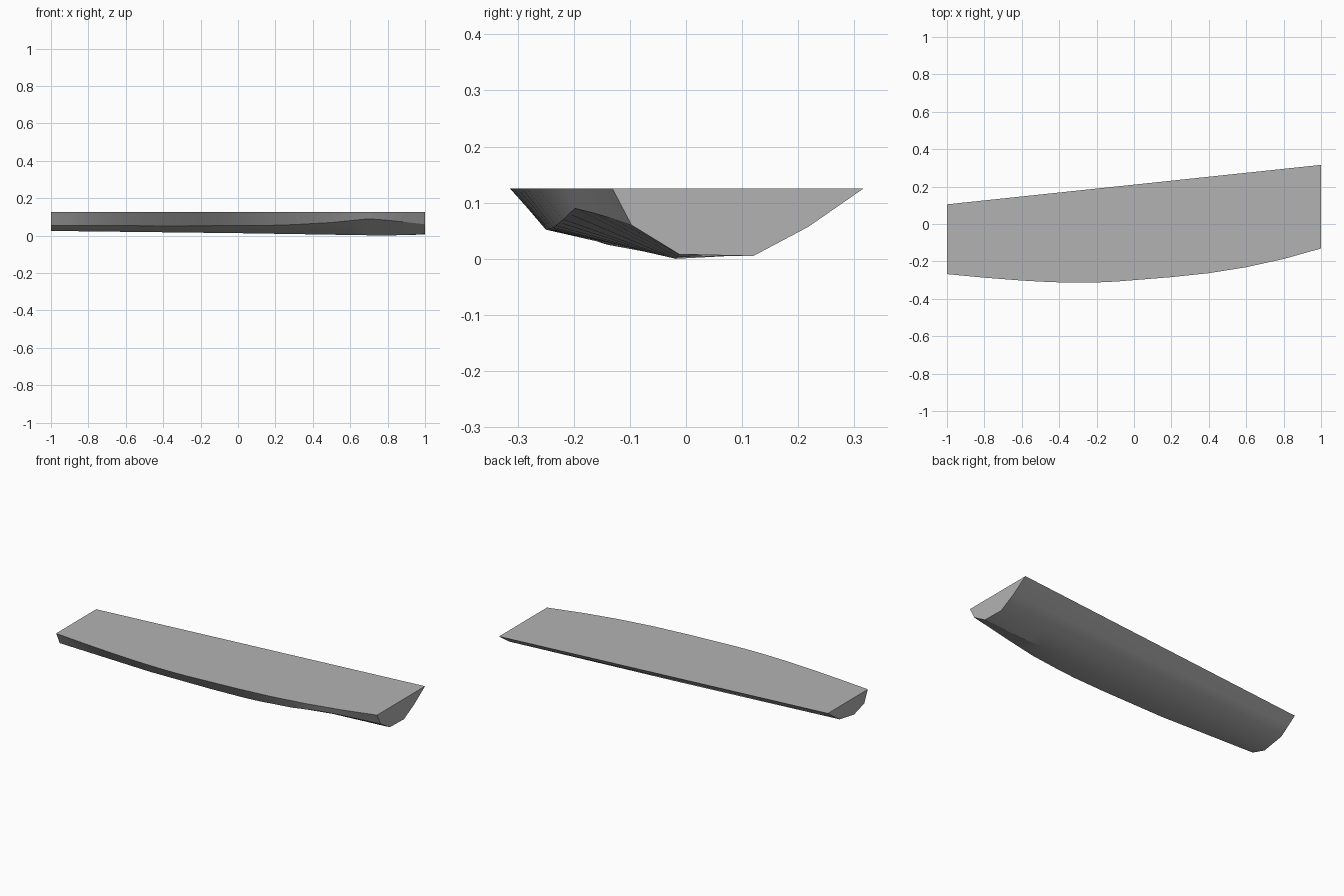
import bpy, bmesh

if "Cube" in bpy.data.objects:
    bpy.data.objects.remove(bpy.data.objects["Cube"])

# Section rails: (x, y, z) control points, ordered front top edge -> keel -> back top edge
TOP = 0.125
RAILS = [
    [(-1, -.268, TOP), (-.8, -.287, TOP), (-.55, -.306, TOP), (-.35, -.314, TOP), (-.15, -.312, TOP),
     (.2, -.284, TOP), (.4, -.263, TOP), (.6, -.231, TOP), (.8, -.187, TOP), (1, -.131, TOP)],
    [(-1, -.235, .055), (-.4, -.25, .052), (0, -.243, .053), (.25, -.235, .056),
     (.5, -.219, .07), (.7, -.198, .09), (.85, -.15, .078), (1, -.097, .06)],
    [(-1, -.14, .025), (0, -.075, .013), (.8, -.018, .0), (1, -.012, .008)],
    [(-1, -.005, .048), (0, .06, .025), (1, .12, .005)],
    [(-1, .052, .087), (1, .218, .057)],
    [(-1, .105, TOP), (1, .316, TOP)],
]
STATIONS = 20


def sample(rail, x):
    """Linear point on a rail at position x."""
    for a, b in zip(rail, rail[1:]):
        if x <= b[0] + 1e-6:
            t = (x - a[0]) / (b[0] - a[0])
            return (x, a[1] + t * (b[1] - a[1]), a[2] + t * (b[2] - a[2]))


# Lofted hull with flat deck and flat ends
bm = bmesh.new()
rings = []
for i in range(STATIONS + 1):
    x = -1 + 2 * i / STATIONS
    rings.append([bm.verts.new(sample(r, x)) for r in RAILS])
for a, b in zip(rings, rings[1:]):
    for j in range(len(RAILS) - 1):
        bm.faces.new((a[j], a[j + 1], b[j + 1], b[j]))

# Deck and end caps
bm.faces.new([r[0] for r in rings] + [r[-1] for r in reversed(rings)])
bm.faces.new(rings[0])
bm.faces.new(rings[-1])
bmesh.ops.recalc_face_normals(bm, faces=bm.faces)

mesh = bpy.data.meshes.new("hull")
bm.to_mesh(mesh)
bm.free()
hull = bpy.data.objects.new("hull", mesh)
bpy.context.collection.objects.link(hull)

grey = bpy.data.materials.new("mid grey")
grey.diffuse_color = (0.45, 0.45, 0.45, 1)
grey.use_nodes = True
grey.node_tree.nodes["Principled BSDF"].inputs["Base Color"].default_value = grey.diffuse_color
mesh.materials.append(grey)

# Smooth along the curved side, sharp at the chines
bpy.context.view_layer.objects.active = hull
hull.select_set(True)
bpy.ops.object.shade_smooth_by_angle(angle=0.5)
